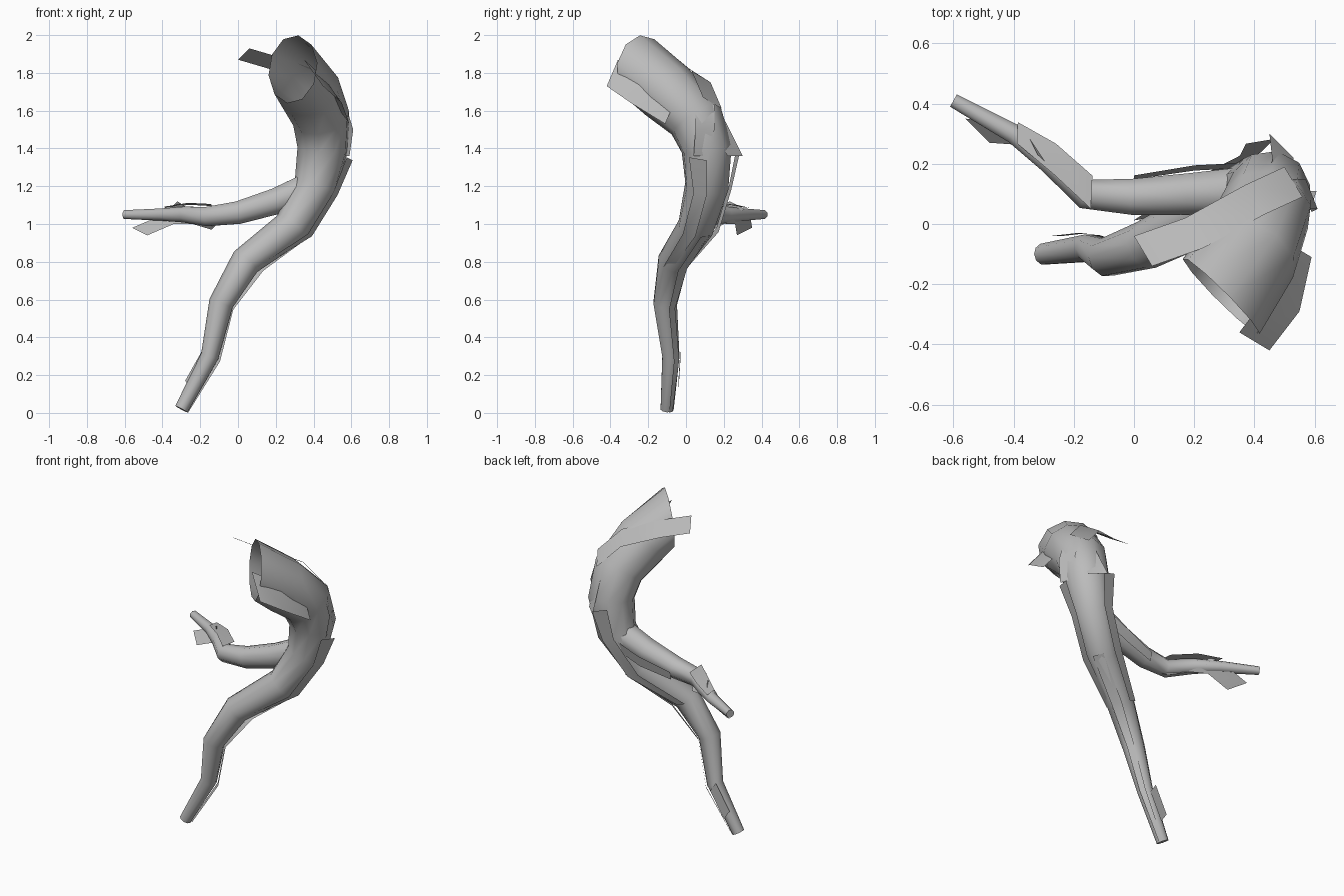
import bpy, bmesh, math
from mathutils import Vector

cube = bpy.data.objects.get("Cube")
if cube:
    bpy.data.objects.remove(cube)

bark = bpy.data.materials.new("grey_bark")
bark.use_nodes = True
grey = (.5, .5, .5, 1)
bark.diffuse_color = grey
bark.node_tree.nodes["Principled BSDF"].inputs["Base Color"].default_value = grey


def finish(name, bm):
    mesh = bpy.data.meshes.new(name)
    bm.to_mesh(mesh)
    bm.free()
    mesh.materials.append(bark)
    part = bpy.data.objects.new(name, mesh)
    bpy.context.collection.objects.link(part)
    bpy.ops.object.select_all(action="DESELECT")
    part.select_set(True)
    bpy.context.view_layer.objects.active = part
    bpy.ops.object.shade_smooth_by_angle(angle=math.radians(50))


def tube(name, points, radii, sides, end_direction=None):
    """Sweep a ring along the points; an end with a set direction stays open."""
    bm = bmesh.new()
    side = Vector((0, 1, 0))
    last = len(points) - 1
    rings = []
    for i, (point, radius) in enumerate(zip(points, radii)):
        ahead = (points[min(i + 1, last)] - point).normalized()
        behind = (point - points[max(i - 1, 0)]).normalized()
        direction = (ahead + behind).normalized()
        if end_direction and i == last:
            direction = end_direction.normalized()
        side = (side - direction * side.dot(direction)).normalized()
        up = direction.cross(side)
        angles = [math.tau * (k + .5) / sides for k in range(sides)]
        rings.append([bm.verts.new(point + radius * (math.cos(a) * side + math.sin(a) * up))
                      for a in angles])
    for lower, upper in zip(rings, rings[1:]):
        for k in range(sides):
            n = (k + 1) % sides
            bm.faces.new((lower[k], lower[n], upper[n], upper[k]))
    bm.faces.new(reversed(rings[0]))
    if not end_direction:
        bm.faces.new(rings[-1])
    finish(name, bm)


def strip(name, left, right):
    """Thin sheet of bark between two edge lines."""
    bm = bmesh.new()
    edges = [(bm.verts.new(a), bm.verts.new(b)) for a, b in zip(left, right)]
    for (a, b), (c, d) in zip(edges, edges[1:]):
        bm.faces.new((a, c, d, b))
    finish(name, bm)


def flap(name, points, half_width):
    """Loose piece of bark of constant width along a centre line."""
    middle, half = [Vector(p) for p in points], Vector(half_width)
    strip(name, [p - half for p in middle], [p + half for p in middle])


def ridge(name, points, radii, left, right):
    """Ragged bark lying along a tube, its edges set in multiples of the radius."""
    ragged = [radius * (1.15 if i % 2 else 1) for i, radius in enumerate(radii)]
    strip(name, [p + r * Vector(left) for p, r in zip(points, ragged)],
          [p + r * Vector(right) for p, r in zip(points, ragged)])


# Hollow trunk, widening with height to the open broken top
trunk = [Vector(p) for p in (
    (-.3, -.1, .02), (-.15, -.08, .3), (-.09, -.11, .58), (.04, -.07, .8),
    (.28, .05, .98), (.41, .11, 1.2), (.45, .11, 1.4), (.44, .05, 1.56),
    (.38, -.1, 1.7), (.29, -.24, 1.82))]
trunk_radii = [.036 + .145 * (p.z / trunk[-1].z) ** 1.4 for p in trunk]
tube("trunk", trunk, trunk_radii, 10, Vector((-.7, -.7, .1)))

# Side branch, tapering evenly to its tip
branch = [Vector(p) for p in (
    (.37, .11, 1.19), (.2, .1, 1.12), (0, .09, 1.06), (-.16, .1, 1.04),
    (-.28, .21, 1.05), (-.4, .3, 1.05), (-.6, .41, 1.05))]
branch_radii = [.085 - .01 * i for i in range(len(branch))]
tube("branch", branch, branch_radii, 8)

# Ragged ridges down both edges of the back, and on down to the foot
ridge("outer_ridge", trunk[3:7], trunk_radii[3:7], (.8, -.6, -.3), (1, 0, -.4))
ridge("inner_ridge", trunk[3:7], trunk_radii[3:7], (-.5, 1, 0), (.1, 1.1, -.2))
ridge("lower_ridge", trunk[:5], trunk_radii[:5], (.6, .8, -.4), (1, .3, -.5))

# Bark wrapped along the branch
ridge("branch_ridge", branch[:3], branch_radii[:3], (0, 1.1, 0), (0, .9, -.8))
ridge("branch_wrap", branch[3:6], branch_radii[3:6], (.3, -.9, 1.2), (.4, 1.1, 1))
flap("branch_curl", [(-.12, .1, .99), (-.22, .16, 1.02), (-.34, .27, 1.1)], (.02, -.04, .02))

# Torn flaps round the broken top
flap("top_splinter", [(.03, -.09, 1.9), (.2, -.03, 1.85), (.4, .08, 1.78), (.53, .14, 1.64)],
     (.03, -.05, .03))
flap("rim_flap", [(.4, -.39, 1.8), (.5, -.26, 1.71), (.54, -.08, 1.6)], (.05, -.03, -.07))
flap("shoulder_flap", [(.5, .05, 1.7), (.55, .1, 1.63), (.59, .1, 1.5), (.57, .09, 1.36)],
     (.02, -.05, 0))
flap("back_flap", [(.46, .1, 1.65), (.5, .17, 1.54), (.49, .26, 1.36)], (.04, -.04, 0))

# Loose flaps hanging from the branch and the foot
flap("branch_flap", [(-.52, .31, .96), (-.38, .3, 1.02), (-.27, .24, 1.02)], (.04, -.04, -.02))
flap("foot_flap", [(-.26, -.04, .14), (-.17, -.03, .3)], (.02, 0, -.03))
